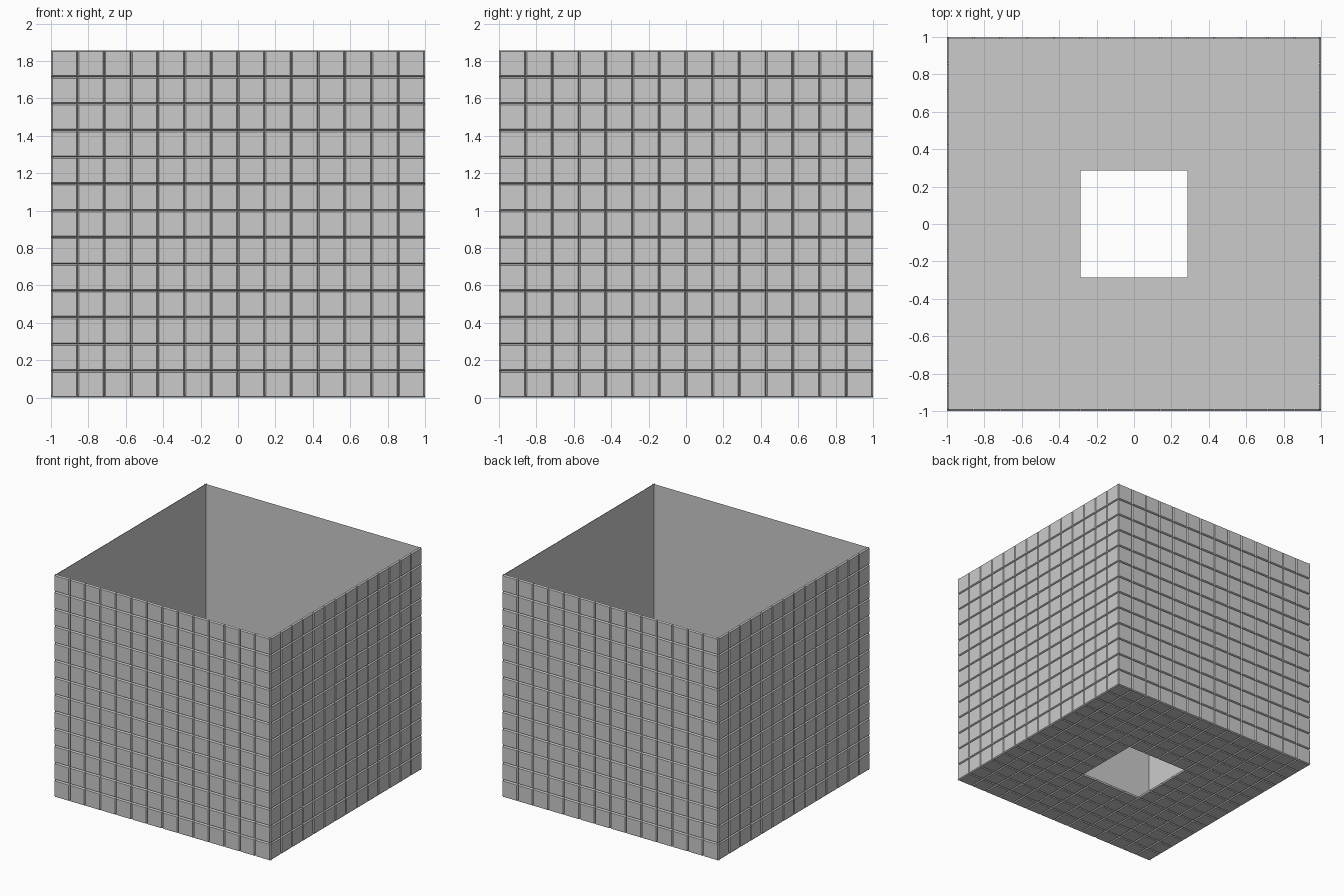
import bpy
import bmesh
from math import pi
from mathutils import Matrix, Vector

cube = bpy.data.objects.get("Cube")
if cube:
    bpy.data.objects.remove(cube, do_unlink=True)

TILE = 2 / 14       # tile pitch
ROWS = 13           # wall height in tiles
DEPTH = 0.012       # tile thickness
BEVEL = 0.007       # sloped border of each tile

grey = bpy.data.materials.new("light grey")
grey.use_nodes = True
colour = (0.6, 0.6, 0.6, 1)
grey.diffuse_color = colour
grey.node_tree.nodes["Principled BSDF"].inputs["Base Color"].default_value = colour


def add_tile(bm, u, v):
    """Flat-backed tile with sloped sides, facing +z, its face at z = 0."""
    def ring(inset, z):
        a, b = inset, TILE - inset
        return [bm.verts.new((u + x, v + y, z))
                for x, y in ((a, a), (b, a), (b, b), (a, b))]
    back, face = ring(0, -DEPTH), ring(BEVEL, 0)
    bm.faces.new(face)
    bm.faces.new(back[::-1])
    for i in range(4):
        j = (i + 1) % 4
        bm.faces.new((back[i], back[j], face[j], face[i]))


def panel(name, rows, matrix, hole=()):
    bm = bmesh.new()
    for col in range(14):
        for row in range(rows):
            if not (col in hole and row in hole):
                add_tile(bm, col * TILE - 1, row * TILE)
    bm.transform(matrix)
    mesh = bpy.data.meshes.new(name)
    bm.to_mesh(mesh)
    bm.free()
    mesh.materials.append(grey)
    obj = bpy.data.objects.new(name, mesh)
    bpy.context.collection.objects.link(obj)


# Four tiled walls, turned around the vertical axis
upright = Matrix.Translation(Vector((0, -1, 0))) @ Matrix.Rotation(pi / 2, 4, "X")
for i, side in enumerate(("front", "left", "back", "right")):
    panel(side + "_wall", ROWS, Matrix.Rotation(i * pi / 2, 4, "Z") @ upright)

# Tiled floor facing down, with a square opening in the middle
down = Matrix.Translation(Vector((0, 1, 0))) @ Matrix.Rotation(pi, 4, "X")
panel("floor", 14, down, hole=range(5, 9))
